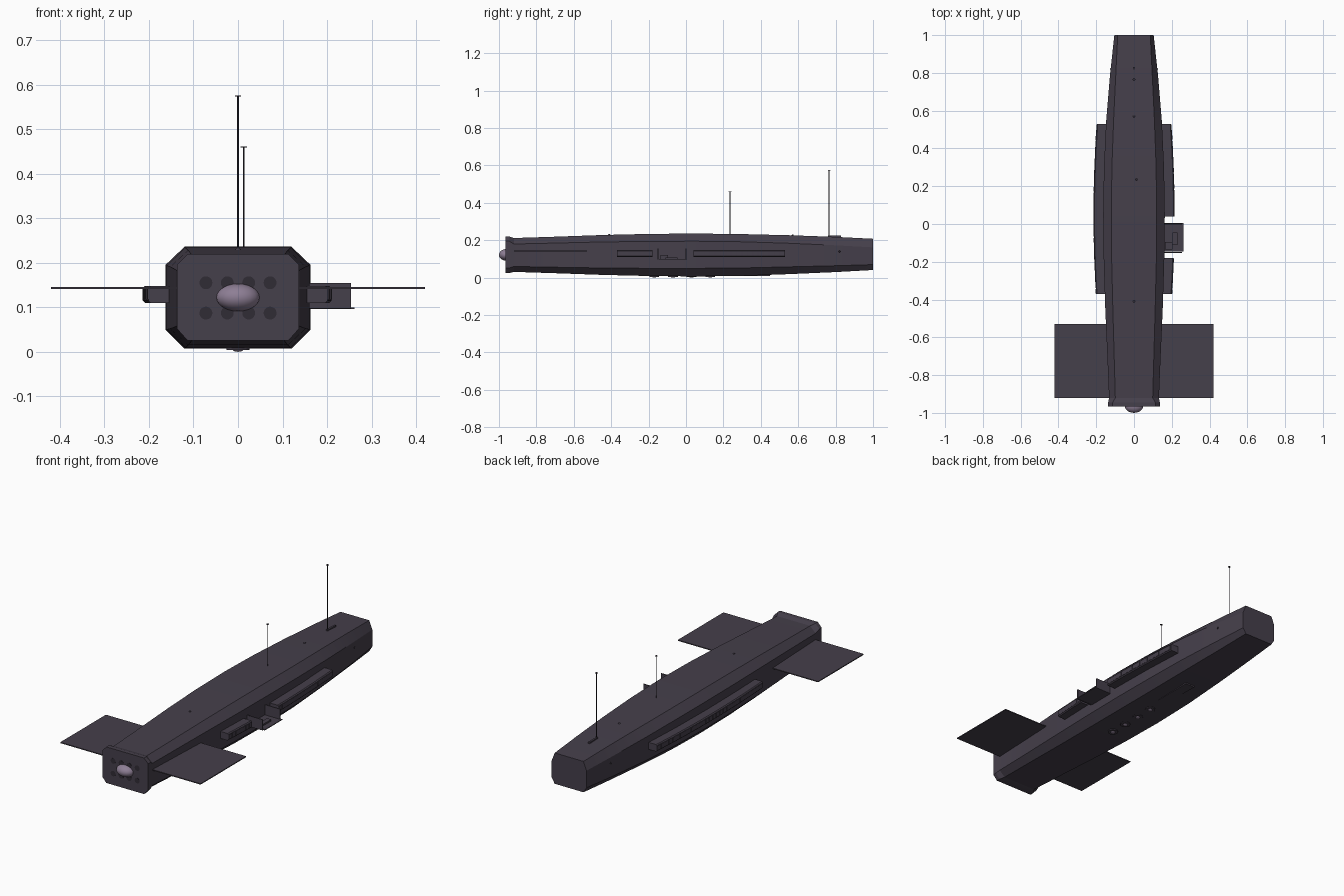
import bpy, bmesh, math
from mathutils import Matrix

if "Cube" in bpy.data.objects:
    bpy.data.objects.remove(bpy.data.objects["Cube"])


def material(name, c):
    m = bpy.data.materials.new(name)
    m.diffuse_color = (*c, 1)
    m.use_nodes = True
    m.node_tree.nodes["Principled BSDF"].inputs["Base Color"].default_value = m.diffuse_color
    return m


HULL = material("hull_grey", (0.060, 0.050, 0.070))
DARK = material("dark_grey", (0.030, 0.025, 0.036))
GLASS = material("pale_violet", (0.27, 0.21, 0.30))


def finish(name, bm, mat, smooth=None):
    bmesh.ops.recalc_face_normals(bm, faces=bm.faces)
    me = bpy.data.meshes.new(name)
    bm.to_mesh(me)
    bm.free()
    me.materials.append(mat)
    ob = bpy.data.objects.new(name, me)
    bpy.context.collection.objects.link(ob)
    if smooth:
        bpy.ops.object.select_all(action='DESELECT')
        bpy.context.view_layer.objects.active = ob
        ob.select_set(True)
        bpy.ops.object.shade_smooth_by_angle(angle=math.radians(smooth))
    return ob


def loft(name, rings, mat, smooth=None):
    bm = bmesh.new()
    rows = [[bm.verts.new(p) for p in r] for r in rings]
    n = len(rows[0])
    for a, b in zip(rows, rows[1:]):
        for i in range(n):
            j = (i + 1) % n
            bm.faces.new((a[i], a[j], b[j], b[i]))
    bm.faces.new(rows[0])
    bm.faces.new(rows[-1])
    return finish(name, bm, mat, smooth)


def box(name, x, y, z, mat=HULL):
    ring = lambda v: [(x[0], v, z[0]), (x[1], v, z[0]), (x[1], v, z[1]), (x[0], v, z[1])]
    return loft(name, [ring(y[0]), ring(y[1])], mat)


def ellipsoid(name, loc, r, mat, u=20, v=12):
    bm = bmesh.new()
    bmesh.ops.create_uvsphere(bm, u_segments=u, v_segments=v, radius=1,
                              matrix=Matrix.Translation(loc) @ Matrix.Diagonal((*r, 1)))
    return finish(name, bm, mat, 40)


def rod(name, loc, r, depth, mat, axis='Z', n=16):
    rot = Matrix.Rotation(math.pi / 2, 4, 'X') if axis == 'Y' else Matrix.Identity(4)
    bm = bmesh.new()
    bmesh.ops.create_cone(bm, cap_ends=True, segments=n, radius1=r, radius2=r, depth=depth,
                          matrix=Matrix.Translation(loc) @ rot)
    return finish(name, bm, mat, 40)


# Hull stations: y, half width, flat half width, bottom, lower side, upper side, top
STATIONS = [
    (-0.965, 0.137, 0.113, 0.025, 0.052, 0.195, 0.220),
    (-0.945, 0.137, 0.113, 0.025, 0.052, 0.195, 0.220),
    (-0.920, 0.132, 0.099, 0.031, 0.060, 0.180, 0.212),
    (-0.700, 0.141, 0.105, 0.024, 0.056, 0.185, 0.219),
    (-0.450, 0.152, 0.112, 0.015, 0.052, 0.191, 0.228),
    (-0.200, 0.160, 0.118, 0.009, 0.050, 0.194, 0.234),
    (0.050, 0.163, 0.120, 0.007, 0.050, 0.195, 0.236),
    (0.300, 0.159, 0.117, 0.010, 0.052, 0.192, 0.233),
    (0.550, 0.147, 0.108, 0.019, 0.058, 0.184, 0.227),
    (0.800, 0.126, 0.096, 0.030, 0.064, 0.173, 0.218),
    (1.000, 0.104, 0.086, 0.041, 0.070, 0.162, 0.208)]
loft("hull", [[(-f, y, b), (f, y, b), (w, y, l), (w, y, u),
               (f, y, t), (-f, y, t), (-w, y, u), (-w, y, l)]
              for y, w, f, b, l, u, t in STATIONS], HULL, 15)


# Side galleries follow the curve of the hull and carry rows of panes
def gallery_x(y):
    return 0.214 - 0.075 * (y - 0.05) ** 2


def gallery(name, side, y0, y1, panes):
    ys = [y0 + (y1 - y0) * i / 8 for i in range(9)]
    loft(name, [[(side * 0.11, y, 0.110), (side * (gallery_x(y) - 0.005), y, 0.110),
                 (side * gallery_x(y), y, 0.115), (side * gallery_x(y), y, 0.143),
                 (side * (gallery_x(y) - 0.005), y, 0.148), (side * 0.11, y, 0.148)]
                for y in ys], HULL)
    step = (y1 - y0) / panes
    for i in range(panes):
        a, b = y0 + (i + 0.1) * step, y0 + (i + 0.9) * step
        x = gallery_x((a + b) / 2)
        box(name + "_pane", sorted((side * (x - 0.004), side * (x + 0.001))), (a, b), (0.117, 0.141))


gallery("left_gallery", -1, -0.37, 0.53, 30)
gallery("right_rear_gallery", 1, 0.04, 0.53, 17)
gallery("right_front_gallery", 1, -0.37, -0.18, 7)

# Open landing platform on the right side
box("platform_floor", (0.14, 0.262), (-0.145, 0.005), (0.096, 0.100))
for y in (-0.153, -0.003):
    box("platform_wall", (0.14, 0.254), (y, y + 0.005), (0.097, 0.155))
box("platform_crate", (0.165, 0.205), (-0.135, -0.095), (0.100, 0.120))
box("platform_shuttle", (0.205, 0.230), (-0.110, -0.045), (0.100, 0.109))

# Broad fins
for s in (-1, 1):
    box("fin", sorted((s * 0.10, s * 0.42)), (-0.92, -0.53), (0.141, 0.146))

# Front dome and ports
ellipsoid("front_dome", (0, -0.962, 0.122), (0.049, 0.038, 0.031), GLASS)
for x in (-0.072, -0.024, 0.024, 0.072):
    for z in (0.087, 0.155):
        rod("front_port", (x, -0.964, z), 0.0145, 0.004, DARK, 'Y', 20)

# Masts with small caps
for x, y, z0, z1 in ((0, 0.765, 0.21, 0.574), (0.013, 0.235, 0.225, 0.46)):
    rod("mast", (x, y, (z0 + z1) / 2), 0.0018, z1 - z0, DARK, n=8)
    rod("mast_cap", (x, y, z1), 0.007, 0.002, DARK, n=12)

# Small deck fittings
box("mast_base", (-0.005, 0.005), (0.76, 0.83), (0.21, 0.225))
for y, z in ((0.57, 0.226), (-0.41, 0.229)):
    ellipsoid("deck_fitting", (0, y, z), (0.006, 0.006, 0.005), HULL, 10, 6)
for s in (-1, 1):
    ellipsoid("side_lamp", (s * 0.121, 0.82, 0.14), (0.006, 0.006, 0.006), DARK, 10, 6)

# Belly domes and keel bay
for y in (-0.17, -0.07, 0.03, 0.13):
    rod("belly_ring", (0, y, 0.008), 0.026, 0.008, HULL, n=20)
    ellipsoid("belly_dome", (0, y, 0.006), (0.013, 0.013, 0.006), GLASS, 12, 8)
box("keel_bay", (-0.028, 0.028), (0.22, 0.45), (0.008, 0.03))
